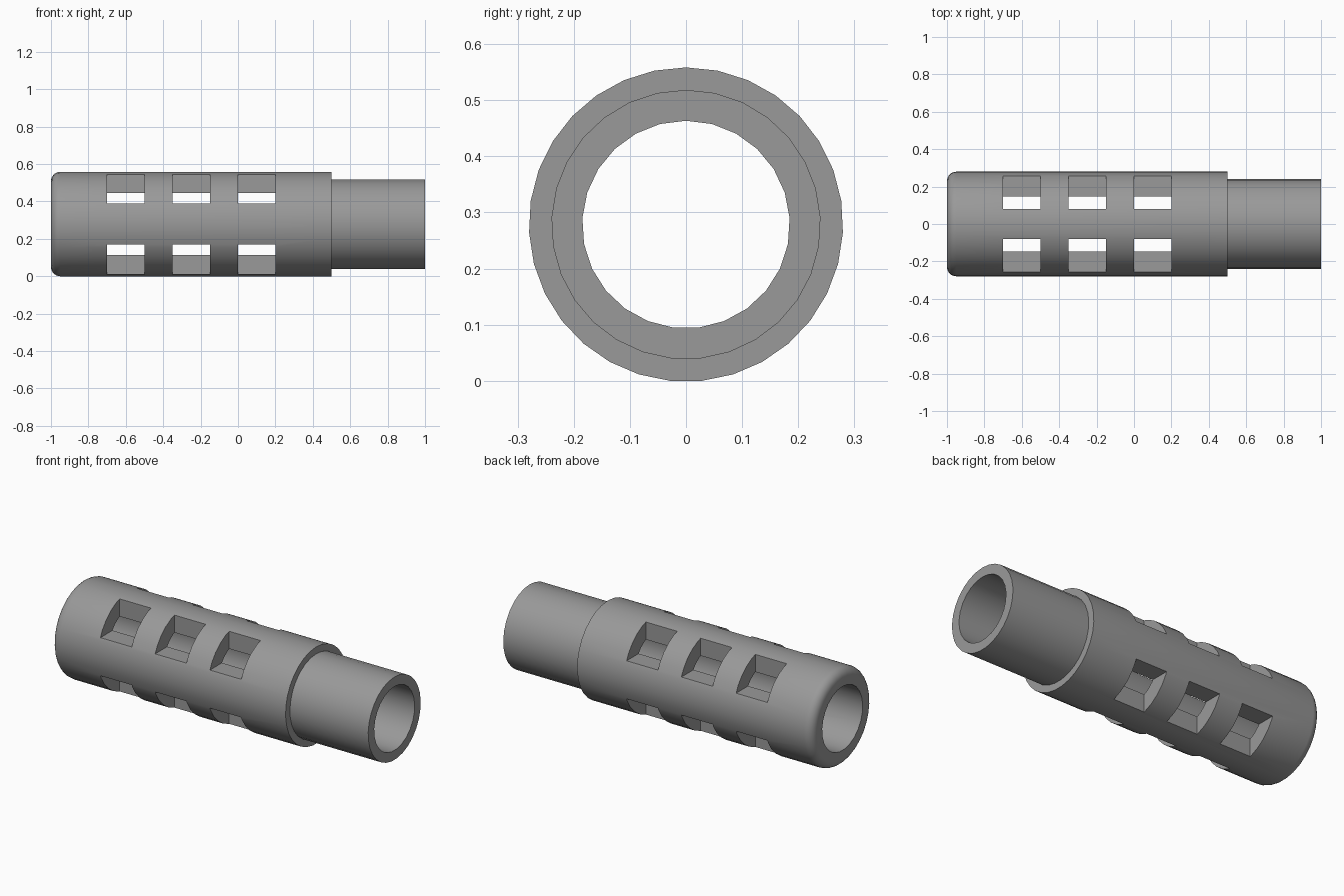
import bpy, bmesh, math

if "Cube" in bpy.data.objects:
    bpy.data.objects.remove(bpy.data.objects["Cube"])

R_BODY, R_NECK, R_BORE = 0.28, 0.24, 0.185
CZ = R_BODY * math.cos(math.pi / 31)      # axis height, resting on a flat facet


def lathe(name, profile, sides):
    """Closed solid turned about the x axis from (x, radius) points."""
    bm = bmesh.new()
    rings = []
    for x, r in profile:
        rings.append([bm.verts.new((x, r * math.sin(2 * math.pi * k / sides),
                                    CZ + r * math.cos(2 * math.pi * k / sides)))
                      for k in range(sides)])
    for a, b in zip(rings, rings[1:]):
        for k in range(sides):
            j = (k + 1) % sides
            bm.faces.new((a[k], a[j], b[j], b[k]))
    bm.faces.new(rings[0])
    bm.faces.new(rings[-1])
    return finish(name, bm)


def finish(name, bm):
    bmesh.ops.recalc_face_normals(bm, faces=bm.faces)
    me = bpy.data.meshes.new(name)
    bm.to_mesh(me)
    bm.free()
    ob = bpy.data.objects.new(name, me)
    bpy.context.collection.objects.link(ob)
    return ob


def combine(target, tool, operation):
    mod = target.modifiers.new(operation.lower(), 'BOOLEAN')
    mod.operation, mod.object, mod.solver = operation, tool, 'EXACT'
    bpy.context.view_layer.objects.active = target
    bpy.ops.object.modifier_apply(modifier=mod.name)
    bpy.data.objects.remove(tool)


# Main sleeve with a rounded left rim
F = 0.05
rim = [(-1 + F - F * math.cos(t), R_BODY - F + F * math.sin(t))
       for t in (math.pi / 2 * i / 6 for i in range(7))]
sleeve = lathe("vented_sleeve", rim + [(0.5, R_BODY)], 31)

# Narrower neck on the right, then the through bore
combine(sleeve, lathe("neck", [(0.3, R_NECK), (1.0, R_NECK)], 29), 'UNION')
combine(sleeve, lathe("bore_cutter", [(-1.2, R_BORE), (1.2, R_BORE)], 25), 'DIFFERENCE')

# Three sets of four square-cornered vents around the sleeve
bm = bmesh.new()
for x0 in (-0.7, -0.35, 0.0):
    for sy in (-1, 1):
        for sz in (-1, 1):
            box = bmesh.ops.create_cube(bm, size=1)["verts"]
            bmesh.ops.scale(bm, vec=(0.2, 0.3, 0.3), verts=box)
            bmesh.ops.translate(bm, verts=box,
                                vec=(x0 + 0.1, sy * (0.08 + 0.15), CZ + sz * (0.11 + 0.15)))
combine(sleeve, finish("vent_cutter", bm), 'DIFFERENCE')

# Plain grey finish
grey = bpy.data.materials.new("grey")
grey.diffuse_color = (0.32, 0.32, 0.32, 1)
grey.use_nodes = True
grey.node_tree.nodes["Principled BSDF"].inputs["Base Color"].default_value = grey.diffuse_color
sleeve.data.materials.clear()
sleeve.data.materials.append(grey)

bpy.ops.object.select_all(action='DESELECT')
sleeve.select_set(True)
bpy.context.view_layer.objects.active = sleeve
bpy.ops.object.shade_smooth_by_angle(angle=math.radians(30))
